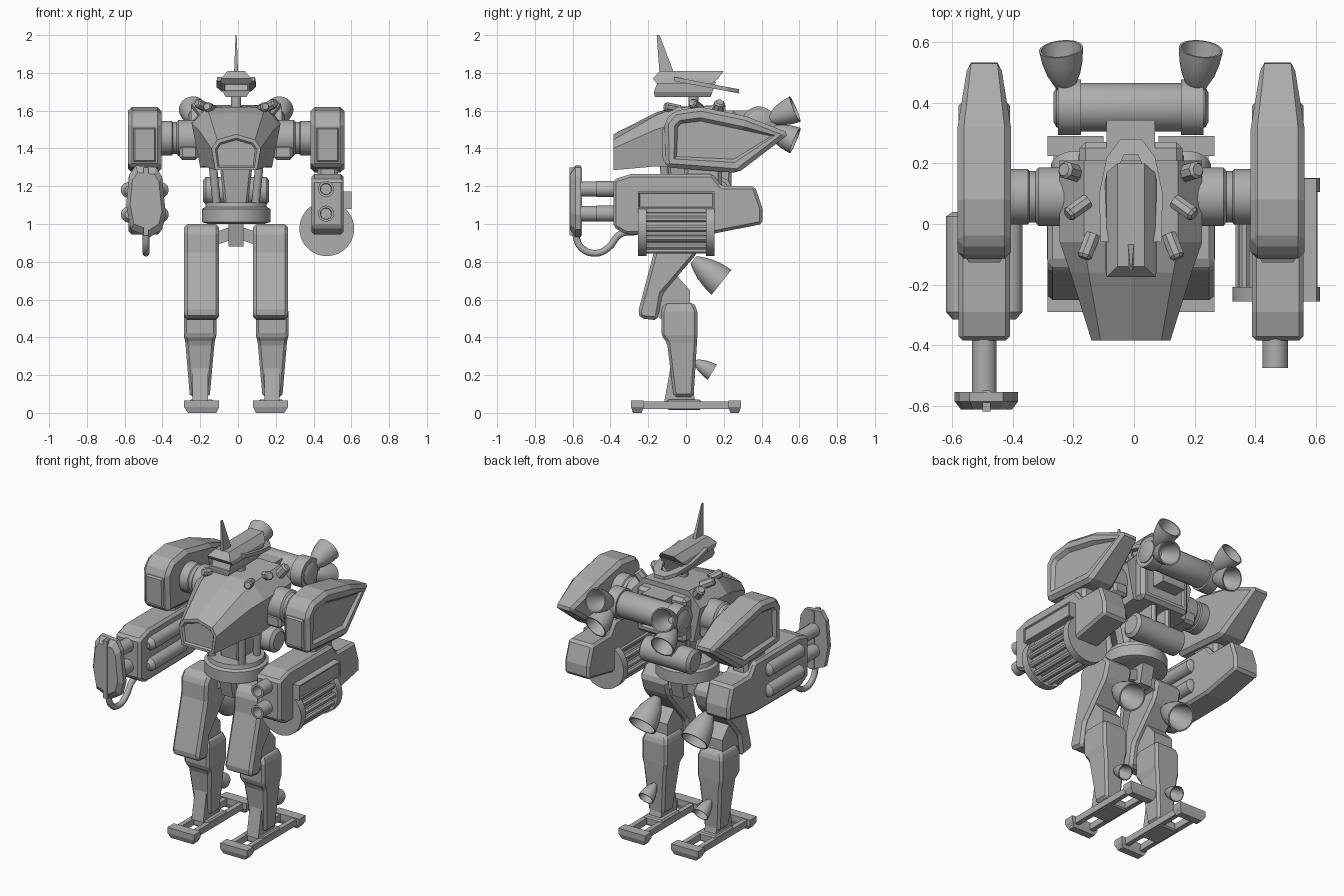
import bpy, bmesh, math
from mathutils import Vector

if "Cube" in bpy.data.objects:
    bpy.data.objects.remove(bpy.data.objects["Cube"])

mat = bpy.data.materials.new("plain_grey")
mat.diffuse_color = (0.42, 0.42, 0.42, 1)
mat.use_nodes = True
mat.node_tree.nodes["Principled BSDF"].inputs["Base Color"].default_value = mat.diffuse_color
OFF = -0.01      # the body centre line sits slightly left of x = 0
ARM = 0.484      # arm centre line


def loft(name, rings, bevel=0, pair=False, smooth=False, panels=(), loop=False):
    """Skin equal-length rings of points, cap the ends, chamfer, then inset panels."""
    bm = bmesh.new()
    vs = [[bm.verts.new(p) for p in r] for r in rings]
    n = len(vs[0])
    steps = len(vs) if loop else len(vs) - 1
    for i in range(steps):
        a, b = vs[i], vs[(i + 1) % len(vs)]
        for j in range(n):
            bm.faces.new((a[j], a[(j + 1) % n], b[(j + 1) % n], b[j]))
    if not loop:
        bm.faces.new(vs[0])
        bm.faces.new(vs[-1])
    bmesh.ops.recalc_face_normals(bm, faces=bm.faces)
    if bevel:
        edges = [e for e in bm.edges if e.calc_face_angle(0) > 0.35]
        bmesh.ops.bevel(bm, geom=edges, offset=bevel, segments=1, affect='EDGES', clamp_overlap=True)
        bm.normal_update()
    for d, border, rim, depth in panels:
        f = max((f for f in bm.faces if f.normal.dot(Vector(d)) > 0.8), key=lambda f: f.calc_area())
        bmesh.ops.inset_individual(bm, faces=[f], thickness=border, depth=0)
        bmesh.ops.inset_individual(bm, faces=[f], thickness=rim, depth=depth)
    me = bpy.data.meshes.new(name)
    bm.to_mesh(me)
    bm.free()
    ob = bpy.data.objects.new(name, me)
    bpy.context.collection.objects.link(ob)
    me.materials.append(mat)
    if smooth:
        for p in me.polygons:
            p.use_smooth = True
        me.set_sharp_from_angle(angle=math.radians(35))
    if pair:
        ob.modifiers.new("mirror", 'MIRROR').use_mirror_merge = False
    ob.location.x = OFF
    return ob


def prism(name, yz, x0, x1, **k):
    return loft(name, [[(x, y, z) for y, z in yz] for x in (x0, x1)], **k)


def rect(x0, x1, y0, y1, z):
    return [(x0, y0, z), (x1, y0, z), (x1, y1, z), (x0, y1, z)]


def box(name, x0, x1, y0, y1, z0, z1, **k):
    return loft(name, [rect(x0, x1, y0, y1, z0), rect(x0, x1, y0, y1, z1)], **k)


def lathe(name, p, d, prof, n=24, smooth=True, **k):
    """Revolve (distance, radius) pairs round the axis from p along d."""
    q = Vector(d).to_track_quat('Z', 'Y')
    rings = [[Vector(p) + q @ Vector((r * math.cos(2 * math.pi * (i + .5) / n),
              r * math.sin(2 * math.pi * (i + .5) / n), t)) for i in range(n)] for t, r in prof]
    return loft(name, rings, smooth=smooth, **k)


def rod(name, p, d, length, r, **k):
    return lathe(name, p, d, [(0, r), (length, r)], **k)


def bell(name, p, d, r, L):
    prof = [(0, .3), (.15, .5), (.4, .75), (.7, .92), (1, 1), (1, .9), (.65, .78), (.35, .55), (.2, .25)]
    return lathe(name, p, d, [(t * L, s * r) for t, s in prof], pair=True)


# feet: toe and heel bars joined by two rails and a centre pad
for nm, y0, y1 in (("toe", -.29, -.225), ("heel", .225, .29)):
    loft(nm, [rect(.105, .255, y0 + .01, y1 - .01, 0), rect(.09, .275, y0, y1, .03),
              rect(.09, .275, y0, y1, .065)], pair=True)
box("foot_rail_inner", .115, .145, -.24, .24, .02, .06, pair=True)
box("foot_rail_outer", .225, .255, -.24, .24, .02, .06, pair=True)
box("foot_pad", .12, .25, -.1, .08, .015, .07, bevel=.008, pair=True)
prism("ankle_guard", [(-.115, .06), (-.075, .28), (0, .28), (.05, .06)], .15, .23, pair=True)

# legs
loft("shin", [rect(.14, .245, -.065, .04, .085), rect(.115, .268, -.1, .058, .37), rect(.105, .277, -.13, .06, .41),
              rect(.105, .277, -.13, .06, .55), rect(.125, .257, -.11, .035, .585)], bevel=.014, pair=True)
prism("knee", [(-.14, .5), (-.14, .62), (-.06, .74), (.02, .65), (.02, .5)], .125, .255, pair=True)
prism("thigh", [(-.13, 1.0), (.03, 1.0), (.085, .94), (.055, .84), (-.125, .63), (-.15, .49), (-.24, .5),
                (-.255, .53), (-.17, .85), (-.165, .96)], .09, .275, bevel=.028, pair=True)
bell("thigh_thruster", (.18, .04, .81), (0, .15, -.12), .085, .19)
bell("calf_thruster", (.19, .05, .27), (0, .09, -.055), .047, .105)

# pelvis and waist
prism("pelvis", [(-.09, .88), (-.12, 1.01), (.12, 1.01), (.09, .88)], -.04, .04)
loft("hip_bar", [[(x, -.06, z), (x, .06, z), (x, .06, z + .07), (x, -.06, z + .07)]
                 for x, z in ((-.13, .88), (0, .925), (.13, .88))])
lathe("waist_ring", (0, 0, 1.0), (0, 0, 1), [(0, .15), (.01, .183), (.08, .183), (.09, .165), (.115, .16)], n=20)
loft("spine", [rect(-.06, .06, -.07, .07, 1.08), rect(-.09, .09, -.1, .12, 1.34)], bevel=.012)
for y in (-.09, .06):
    rod("waist_piston", (.1, y, 1.08), (.025, -.03, .25), .27, .022, n=12, pair=True)
lathe("lower_tank", (-.175, .17, 1.175), (1, 0, 0),
      [(0, .055), (.015, .075), (.335, .075), (.35, .055)])
box("tank_bracket", .03, .07, .1, .24, 1.15, 1.36, bevel=.015, pair=True)

# torso hull from cross-sections along y
secs = [(-.385, [(.10, 1.445), (.13, 1.40), (.11, 1.285)], 1.475), (-.16, [(.14, 1.575), (.2, 1.5), (.165, 1.305)], 1.59),
        (-.06, [(.155, 1.615), (.235, 1.53), (.19, 1.3)], 1.62), (.21, [(.155, 1.63), (.235, 1.54), (.19, 1.32)], 1.63)]
loft("torso_hull", [[(0, y, zt)] + [(x, y, z) for x, z in h] + [(-x, y, z) for x, z in reversed(h)]
                    for y, h, zt in secs], panels=[((0, -1, 0), .02, .01, -.012)])
box("back_block", -.17, .17, .18, .27, 1.32, 1.6, bevel=.02, panels=[((0, 1, 0), .025, .01, -.015)])
box("tank_mount", -.08, .08, .25, .34, 1.42, 1.6)
for p, d, r in (((.17, .165, 1.58), (.35, .1, .45), .03), ((.145, .075, 1.61), (.7, -.5, .35), .026),
                ((.125, -.035, 1.605), (.35, -.9, .2), .026)):
    lathe("hull_pod", p, d, [(0, r), (.075, r), (.085, r * .7)], n=8, smooth=False, pair=True)

# back tank with clamps and thrusters
lathe("back_tank", (-.255, .385, 1.53), (1, 0, 0), [(0, .05), (.01, .068), (.05, .068), (.09, .08), (.42, .08),
                                                    (.46, .068), (.5, .068), (.51, .05)])
rod("tank_clamp", (.165, .385, 1.53), (1, 0, 0), .075, .092, pair=True)
bell("upper_thruster", (.215, .44, 1.55), (.015, .13, .055), .073, .15)
bell("lower_thruster", (.215, .44, 1.5), (.015, .13, -.055), .073, .15)

# shoulders
lathe("shoulder_joint", (.17, .09, 1.455), (1, 0, 0), [(0, .097), (.135, .097), (.145, .085), (.165, .085),
                                                       (.17, .092), (.235, .092)], pair=True)
box("shoulder_block", .2, .3, .0, .18, 1.34, 1.42, bevel=.015, pair=True)
side = [(-.11, 1.30), (-.115, 1.54), (-.06, 1.6), (.08, 1.62), (.32, 1.57), (.55, 1.48), (.275, 1.27)]
ob = prism("pauldron", side, .395, .573, bevel=.022, pair=True,
           panels=[((1, 0, 0), .035, .018, -.02), ((0, -1, 0), .012, .01, .012)])
for v in ob.data.vertices:      # pinch the rear tip
    if v.co.y > .4:
        v.co.x = ARM + (v.co.x - ARM) * .65
box("upper_arm", .43, .54, -.01, .19, 1.18, 1.33, bevel=.02, pair=True)

# forearms
prism("forearm", [(-.385, 1.235), (-.29, 1.265), (.14, 1.265), (.19, 1.2), (.365, 1.2), (.405, 1.08), (.405, 1.0),
                  (.15, .95), (-.32, .945), (-.385, .985)], ARM - .085, ARM + .085, bevel=.015, pair=True)
for z in (1.185, 1.055):
    # right gun muzzles
    lathe("gun_muzzle", (ARM - .008, -.36, z), (0, -1, 0), [(0, .042), (.115, .042), (.115, .03), (.03, .028)])
    # left arm barrels and side pods
    rod("left_barrel", (-ARM, -.37, z), (0, -1, 0), .21, .042, n=12)
    for s in (-1, 1):
        lathe("left_pod", (-ARM + s * .085, .04, z - .005), (0, -1, 0), [(0, .02), (.015, .042), (.33, .042), (.355, .02)], n=16)

# left shield plate with a ridge, and hose
shape = [(-.055, 1.31), (.055, 1.3), (.085, 1.25), (.105, 1.05), (.085, .97), (.02, .93), (-.08, .97), (-.105, 1.1), (-.09, 1.26)]
loft("shield_plate", [[(-.477 + x * s, y, 1.12 + (z - 1.12) * s) for x, z in shape]
                      for y, s in ((-.555, 1), (-.585, 1), (-.612, .8))])
box("shield_ridge", -.49, -.464, -.618, -.55, .94, 1.3)
hc = bpy.data.curves.new("hose", 'CURVE')
hc.dimensions = '3D'
hc.bevel_depth, hc.bevel_resolution, hc.resolution_u = .018, 2, 5
sp = hc.splines.new('BEZIER')
pts = [(-.59, .96), (-.555, .875), (-.48, .845), (-.41, .875), (-.35, .945), (-.26, .96)]
sp.bezier_points.add(len(pts) - 1)
for b, (y, z) in zip(sp.bezier_points, pts):
    b.co = (-.477, y, z)
    b.handle_left_type = b.handle_right_type = 'AUTO'
hose = bpy.data.objects.new("hose", hc)
hose.location.x = OFF
hc.materials.append(mat)
bpy.context.collection.objects.link(hose)

# right ammunition drum with ribs, and side box
DX, DZ = .48, .975
for y in (-.255, .105):
    rod("drum_end", (DX, y, DZ), (0, 1, 0), .047, .145, n=32)
rod("drum_core", (DX, -.22, DZ), (0, 1, 0), .34, .105)
for i in range(14):
    a = 2 * math.pi * i / 14
    rod("drum_rib", (DX + .118 * math.cos(a), -.22, DZ + .118 * math.sin(a)), (0, 1, 0), .34, .018, n=8)
box("gun_side_box", .55, .612, -.255, .15, 1.08, 1.172, panels=[((1, 0, 0), .01, .005, -.006)])

# head
rod("neck", (0, .04, 1.58), (0, 0, 1), .12, .028, n=12)
loft("jaw", [rect(-.055, .055, -.165, .13, 1.672), rect(-.07, .07, -.17, .14, 1.7), rect(-.07, .07, -.15, .16, 1.752)],
     panels=[((0, -1, 0), .008, .006, -.01)])
loft("head_cap", [rect(-.085, .085, -.155, .14, 1.745), rect(-.08, .08, -.175, .17, 1.77),
                  rect(-.045, .045, -.14, .2, 1.81)])
half = [(.1, -.06), (.105, .1), (.08, .22), (.035, .28)]
path = half + [(-x, y) for x, y in reversed(half)]
rings = []
for x, y in path:
    xi, yi = x * .62, y - .05 * (y > .15)
    z, zi = 1.778 - .19 * (y + .06), 1.778 - .19 * (yi + .06)
    rings.append([(x, y, z), (x, y, z - .022), (xi, yi, zi - .022), (xi, yi, zi)])
loft("head_collar", rings)
loft("antenna", [rect(-.011, .011, -.14, -.06, 1.79), rect(-.003, .003, -.155, -.14, 2.0)])
